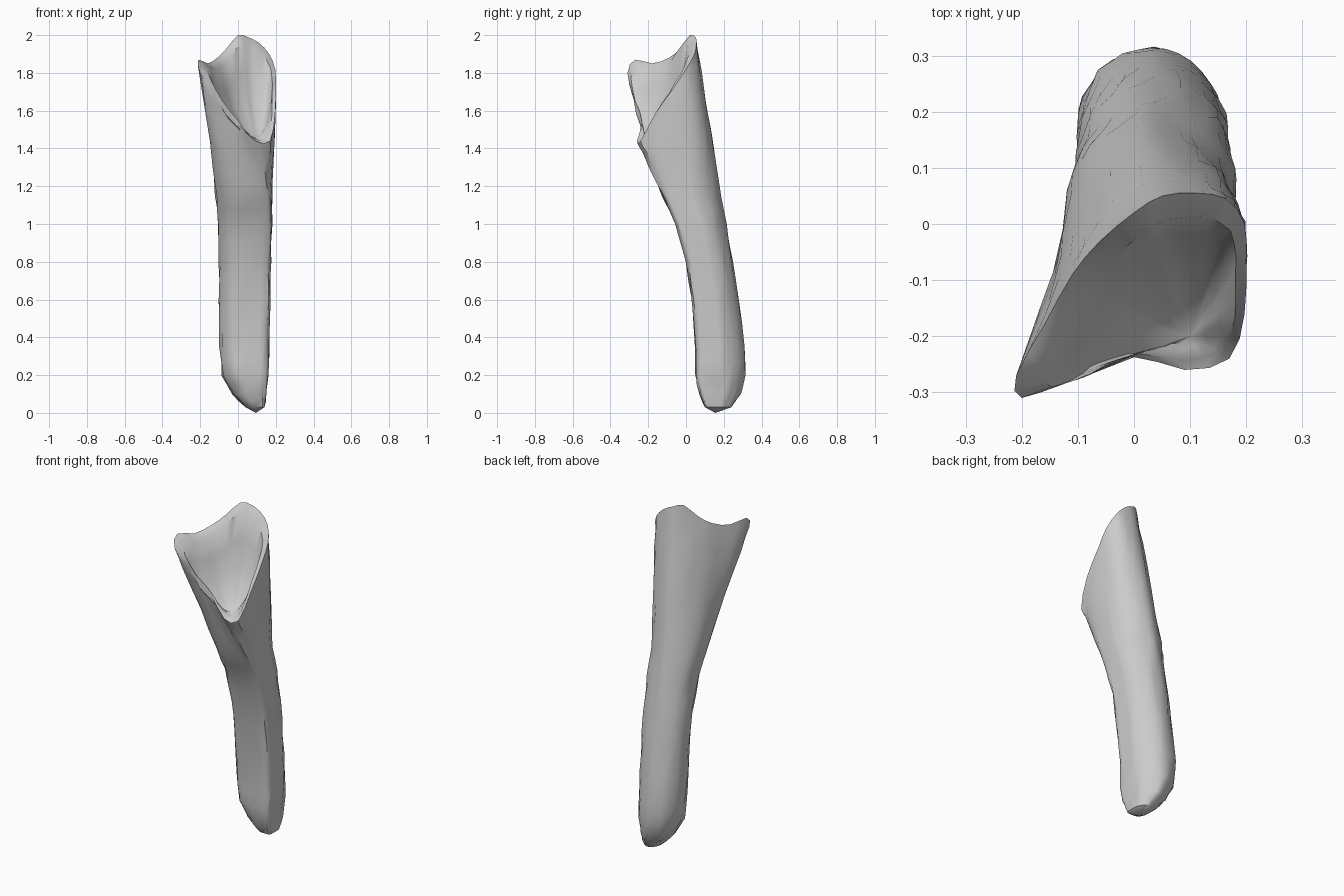
import bpy, bmesh, math, random
from mathutils import Vector

random.seed(4)
cube = bpy.data.objects.get("Cube")
if cube:
    bpy.data.objects.remove(cube)

SIDES = 32

grey = bpy.data.materials.new("pale grey")
grey.use_nodes = True
colour = (0.6, 0.6, 0.6, 1)
grey.diffuse_color = colour
grey.node_tree.nodes["Principled BSDF"].inputs["Base Color"].default_value = colour


def corner_power(c, s):
    """Squareness of each quarter: soft back left, ridged front left."""
    if c > 0:
        return 7 if s < 0 else 1.7
    return 2.3 if s < 0 else 2


def section(z, x0, x1, y0, y1):
    """Rounded ring fitted to its extents."""
    ring = []
    for i in range(SIDES):
        a = math.tau * i / SIDES
        c, s = math.cos(a), math.sin(a)
        e = 2 / corner_power(c, s)
        px = math.copysign(abs(c) ** e, c)
        py = math.copysign(abs(s) ** e, s)
        ring.append(Vector(((x0 + x1 + px * (x1 - x0)) / 2,
                            (y0 + y1 + py * (y1 - y0)) / 2, z)))
    return ring


def densify(points):
    """Double a closed loop with a smooth curve through its points."""
    out, n = [], len(points)
    for i in range(n):
        a, b, c, d = (points[(i + k) % n] for k in (-1, 0, 1, 2))
        out += [b, (b + c) * 0.5625 - (a + d) * 0.0625]
    return out


def blend(ring_a, ring_b, t):
    return [a.lerp(b, t) for a, b in zip(ring_a, ring_b)]


def roughen(ring, amount):
    return [p + Vector([random.uniform(-amount, amount) for _ in range(3)]) for p in ring]


# Shaft sections: height, x extents, y extents
shaft = [section(*s) for s in (
    (0.03, 0.04, 0.14, 0.1, 0.24),
    (0.1, -0.03, 0.15, 0.07, 0.29),
    (0.2, -0.085, 0.16, 0.05, 0.315),
    (0.35, -0.1, 0.165, 0.05, 0.31),
    (0.6, -0.1, 0.17, 0.03, 0.28),
    (0.8, -0.1, 0.175, 0.0, 0.248),
    (1.0, -0.105, 0.18, -0.055, 0.213),
    (1.15, -0.12, 0.18, -0.125, 0.185),
)]

# Broken rim, anticlockwise from the left side
rim = densify([Vector(p) for p in (
    (0.2, -0.065, 1.72), (0.197, 0, 1.82), (0.165, 0.045, 1.9), (0.11, 0.055, 1.96),
    (0.05, 0.05, 1.99), (0, 0.02, 2), (-0.06, -0.03, 1.93), (-0.11, -0.09, 1.88),
    (-0.16, -0.18, 1.85), (-0.21, -0.27, 1.87), (-0.2, -0.31, 1.8), (-0.12, -0.28, 1.67),
    (-0.01, -0.235, 1.54), (0.09, -0.26, 1.44), (0.17, -0.24, 1.44), (0.197, -0.16, 1.59),
)])

# Outside: shaft with chipped intermediate rings, then flare up to the rim
rings = [shaft[0]]
for low, high in zip(shaft, shaft[1:]):
    rings += [roughen(blend(low, high, 0.5), 0.004), roughen(high, 0.004)]
rings += [roughen(blend(shaft[-1], rim, t), 0.004) for t in (0.2, 0.4, 0.6, 0.8, 0.92)]
rings.append(rim)

# Inside: thick lip, then a steep scoop running down to the front notch
floor = Vector((0.1, -0.2, 1.45))
for inward, drop in ((0.17, 0.08), (0.28, 0.35), (0.44, 0.62), (0.72, 0.88)):
    ring = []
    for p in rim:
        q = p.lerp(floor, inward)
        q.z = p.z + (floor.z - p.z) * drop
        ring.append(q)
    rings.append(roughen(ring, 0.003))

# Skin the rings and close both ends
bm = bmesh.new()
loops = [[bm.verts.new(p) for p in ring] for ring in rings]
for low, high in zip(loops, loops[1:]):
    for i in range(SIDES):
        j = (i + 1) % SIDES
        bm.faces.new((low[i], low[j], high[j], high[i]))
for loop, centre in ((loops[0], Vector((0.095, 0.155, 0))), (loops[-1], floor)):
    tip = bm.verts.new(centre)
    for i in range(SIDES):
        bm.faces.new((loop[i], loop[(i + 1) % SIDES], tip))
bmesh.ops.recalc_face_normals(bm, faces=bm.faces)

mesh = bpy.data.meshes.new("bone_shaft")
bm.to_mesh(mesh)
bm.free()
mesh.materials.append(grey)
bone = bpy.data.objects.new("bone_shaft", mesh)
bpy.context.collection.objects.link(bone)
bpy.context.view_layer.objects.active = bone
bone.select_set(True)
bpy.ops.object.shade_smooth_by_angle(angle=math.radians(40))
